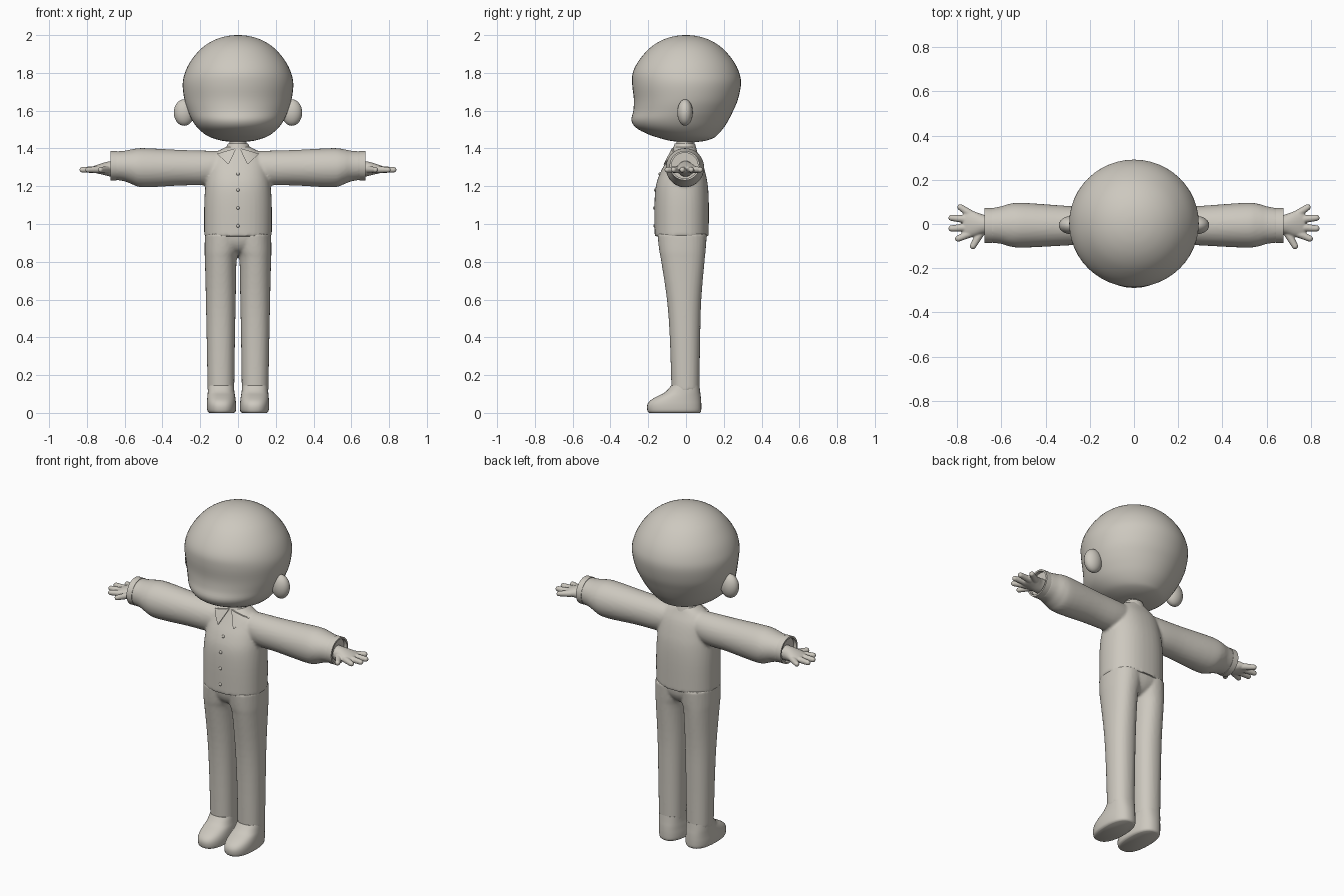
import bpy, bmesh, math
from mathutils import Vector, Matrix

if "Cube" in bpy.data.objects:
    bpy.data.objects.remove(bpy.data.objects["Cube"])

clay = bpy.data.materials.new("warm_grey_clay")
clay.diffuse_color = (0.61, 0.58, 0.52, 1)
clay.use_nodes = True
clay.node_tree.nodes["Principled BSDF"].inputs["Base Color"].default_value = clay.diffuse_color


def catmull(secs, steps):
    """Smoothly interpolate a list of equal-length tuples."""
    out = []
    for i in range(len(secs) - 1):
        a, b, c, d = (secs[max(i - 1, 0)], secs[i], secs[i + 1],
                      secs[min(i + 2, len(secs) - 1)])
        for k in range(steps):
            t = k / steps
            out.append([0.5 * (2 * q + (r - p) * t + (2 * p - 5 * q + 4 * r - s) * t * t
                               + (3 * q - p - 3 * r + s) * t ** 3)
                        for p, q, r, s in zip(a, b, c, d)])
    return out + [list(secs[-1])]


def loft(bm, axis, secs, steps=4, seg=32, power=2.0):
    """Skin rounded sections (t, a_min, a_max, b_min, b_max) along an axis."""
    rings = []
    for t, a0, a1, b0, b1 in catmull(secs, steps):
        ring = []
        for k in range(seg):
            ang = 2 * math.pi * k / seg
            c, s = math.cos(ang), math.sin(ang)
            a = (a0 + a1) / 2 + (a1 - a0) / 2 * math.copysign(abs(c) ** (2 / power), c)
            b = (b0 + b1) / 2 + (b1 - b0) / 2 * math.copysign(abs(s) ** (2 / power), s)
            ring.append(bm.verts.new((a, b, t) if axis == 'z' else (t, a, b)))
        rings.append(ring)
    for r0, r1 in zip(rings, rings[1:]):
        for k in range(seg):
            j = (k + 1) % seg
            bm.faces.new((r0[k], r0[j], r1[j], r1[k]))
    bm.faces.new(rings[0][::-1])
    bm.faces.new(rings[-1])


def ball(bm, loc, scale, seg=24, rings=16):
    mat = Matrix.Translation(loc) @ Matrix.Diagonal((*scale, 1))
    return bmesh.ops.create_uvsphere(bm, u_segments=seg, v_segments=rings,
                                     radius=1, matrix=mat)["verts"]


def capsule(bm, p0, p1, r0, r1):
    """Tapered rounded limb: hull around two balls."""
    vs = ball(bm, p0, (r0,) * 3, 16, 10) + ball(bm, p1, (r1,) * 3, 16, 10)
    res = bmesh.ops.convex_hull(bm, input=vs)
    junk = {g for g in res["geom_interior"] + res["geom_unused"]
            if isinstance(g, bmesh.types.BMVert)}
    bmesh.ops.delete(bm, geom=list(junk), context='VERTS')


def finish(name, bm, mirror=False, voxel=0, smooth=3, angle=40):
    bmesh.ops.recalc_face_normals(bm, faces=bm.faces)
    me = bpy.data.meshes.new(name)
    bm.to_mesh(me)
    bm.free()
    me.materials.append(clay)
    ob = bpy.data.objects.new(name, me)
    bpy.context.collection.objects.link(ob)
    bpy.ops.object.select_all(action='DESELECT')
    bpy.context.view_layer.objects.active = ob
    ob.select_set(True)
    if mirror:
        ob.modifiers.new("mirror", 'MIRROR').use_mirror_merge = False
    if voxel:
        m = ob.modifiers.new("blend", 'REMESH')
        m.mode, m.voxel_size = 'VOXEL', voxel
        m = ob.modifiers.new("relax", 'SMOOTH')
        m.factor, m.iterations = 0.5, smooth
    for m in list(ob.modifiers):
        bpy.ops.object.modifier_apply(modifier=m.name)
    bpy.ops.object.shade_smooth_by_angle(angle=math.radians(angle))
    return ob


# Head: round skull, muzzle pushed forward, flat underside
bm = bmesh.new()
head = [(1.432, .01, .0, .04), (1.44, .08, -.08, .10), (1.455, .135, -.14, .145),
        (1.475, .175, -.2, .17), (1.51, .215, -.265, .2), (1.55, .243, -.289, .225),
        (1.6, .266, -.279, .25), (1.66, .284, -.276, .275), (1.74, .293, -.285, .291),
        (1.8, .281, -.282, .282), (1.86, .252, -.253, .253), (1.92, .204, -.204, .204),
        (1.96, .152, -.152, .152), (1.985, .097, -.097, .097),
        (1.997, .045, -.045, .045), (2.0, .003, -.003, .003)]
loft(bm, 'z', [(z, -h, h, y0, y1) for z, h, y0, y1 in head], 4, 48)
finish("head", bm, angle=60)

# Ears
bm = bmesh.new()
ball(bm, (.285, -.005, 1.59), (.055, .041, .07))
finish("ears", bm, mirror=True)

# Neck
bm = bmesh.new()
loft(bm, 'z', [(1.36, -.045, .045, -.05, .04), (1.46, -.045, .045, -.05, .04)], 2, 24)
finish("neck", bm)

# Shirt: torso and sleeves blended into one surface
bm = bmesh.new()
torso = [(.935, .179, -.166, .12), (1.1, .179, -.167, .121), (1.2, .173, -.16, .116),
         (1.27, .163, -.137, .103), (1.33, .15, -.105, .085),
         (1.375, .12, -.08, .063), (1.41, .06, -.062, .047)]
loft(bm, 'z', [(z, -h, h, y0, y1) for z, h, y0, y1 in torso], 4, 40, 2.3)
sleeve = [(.03, -.07, .06, 1.24, 1.385), (.15, -.088, .075, 1.208, 1.388),
          (.3, -.097, .082, 1.204, 1.392), (.5, -.107, .096, 1.194, 1.402),
          (.56, -.102, .092, 1.21, 1.396), (.6, -.09, .08, 1.226, 1.388),
          (.655, -.084, .07, 1.234, 1.384)]
for side in (1, -1):
    loft(bm, 'x', [(side * s[0], *s[1:]) for s in sleeve], 4, 32)
shirt = finish("shirt", bm, voxel=.009)

# Cuffs: open bands with an inner wall
bm = bmesh.new()
outer = (-.087, .073, 1.231, 1.387)
inner = (-.077, .063, 1.241, 1.377)
loft(bm, 'x', [(.642, *outer), (.676, *outer), (.676, *inner), (.657, *inner)], 1, 32)
finish("cuffs", bm, mirror=True)

# Hands: palm, four fingers and thumb
bm = bmesh.new()
loft(bm, 'x', [(.64, -.045, .04, 1.25, 1.335), (.68, -.046, .042, 1.252, 1.332),
               (.72, -.056, .056, 1.262, 1.322), (.755, -.058, .06, 1.27, 1.31),
               (.772, -.045, .048, 1.277, 1.302)], 3, 24)
for root, tip in (((.735, .042), (.785, .076)), ((.75, .02), (.825, .028)),
                  ((.75, -.015), (.825, -.02)), ((.735, -.04), (.795, -.066)),
                  ((.69, -.035), (.728, -.1))):
    capsule(bm, (*root, 1.288), (*tip, 1.287), .019, .0145)
finish("hands", bm, mirror=True, voxel=.004, smooth=4)

# Trousers: two legs blended into the hips
bm = bmesh.new()
leg = [(.12, .02, .161, -.077, .071), (.4, .016, .166, -.086, .075),
       (.6, .012, .17, -.101, .081), (.8, .008, .175, -.131, .098),
       (.86, -.005, .177, -.142, .104), (.95, -.02, .175, -.152, .111)]
for side in (1, -1):
    loft(bm, 'z', [(z, *sorted((side * a, side * b)), c, d) for z, a, b, c, d in leg],
         4, 32, 2.2)
hips = [(.84, .03, -.07, .05), (.86, .08, -.115, .08), (.9, .15, -.142, .104),
        (.95, .173, -.152, .111)]
loft(bm, 'z', [(z, -h, h, y0, y1) for z, h, y0, y1 in hips], 3, 32, 2.3)
finish("trousers", bm, voxel=.008)

# Shoes
bm = bmesh.new()
loft(bm, 'z', [(0, .022, .152, -.195, .072), (.01, .012, .162, -.204, .08),
               (.04, .01, .165, -.206, .081), (.065, .012, .164, -.19, .08),
               (.088, .015, .162, -.152, .078), (.11, .019, .16, -.11, .075),
               (.145, .022, .158, -.078, .071)], 3, 32, 2.4)
finish("shoes", bm, mirror=True)


def shirt_front(x, z):
    """Depth of the shirt's front surface at a point."""
    hit, loc, _, _ = shirt.ray_cast(Vector((x, -1, z)), Vector((0, 1, 0)))
    return loc.y if hit else -.06


bpy.context.view_layer.update()

# Buttons down the front
bm = bmesh.new()
for z in (.99, 1.085, 1.18, 1.265):
    ball(bm, (0, shirt_front(0, z), z), (.009, .007, .009), 12, 8)
finish("buttons", bm)

# Collar band around the neck
bm = bmesh.new()
loft(bm, 'z', [(1.38, -.075, .075, -.076, .06), (1.425, -.054, .054, -.06, .048),
               (1.425, -.046, .046, -.052, .04), (1.4, -.046, .046, -.052, .04)], 1, 32)
finish("collar_band", bm)

# Collar flaps draped over the chest
bm = bmesh.new()
a, b, c = Vector((.008, 1.402)), Vector((.05, 1.315)), Vector((.112, 1.372))
n, layers = 8, []
for lift in (.009, -.004):
    grid = {}
    for i in range(n + 1):
        for j in range(n + 1 - i):
            p = a + (b - a) * i / n + (c - a) * j / n
            grid[i, j] = bm.verts.new((p.x, shirt_front(p.x, p.y) - lift, p.y))
    for i in range(n):
        for j in range(n - i):
            bm.faces.new((grid[i, j], grid[i + 1, j], grid[i, j + 1]))
            if i + j < n - 1:
                bm.faces.new((grid[i + 1, j], grid[i + 1, j + 1], grid[i, j + 1]))
    layers.append(grid)
rim = ([(i, 0) for i in range(n)] + [(n - k, k) for k in range(n)]
       + [(0, n - k) for k in range(n)])
for p, q in zip(rim, rim[1:] + rim[:1]):
    bm.faces.new((layers[0][p], layers[0][q], layers[1][q], layers[1][p]))
finish("collar_flaps", bm, mirror=True)
